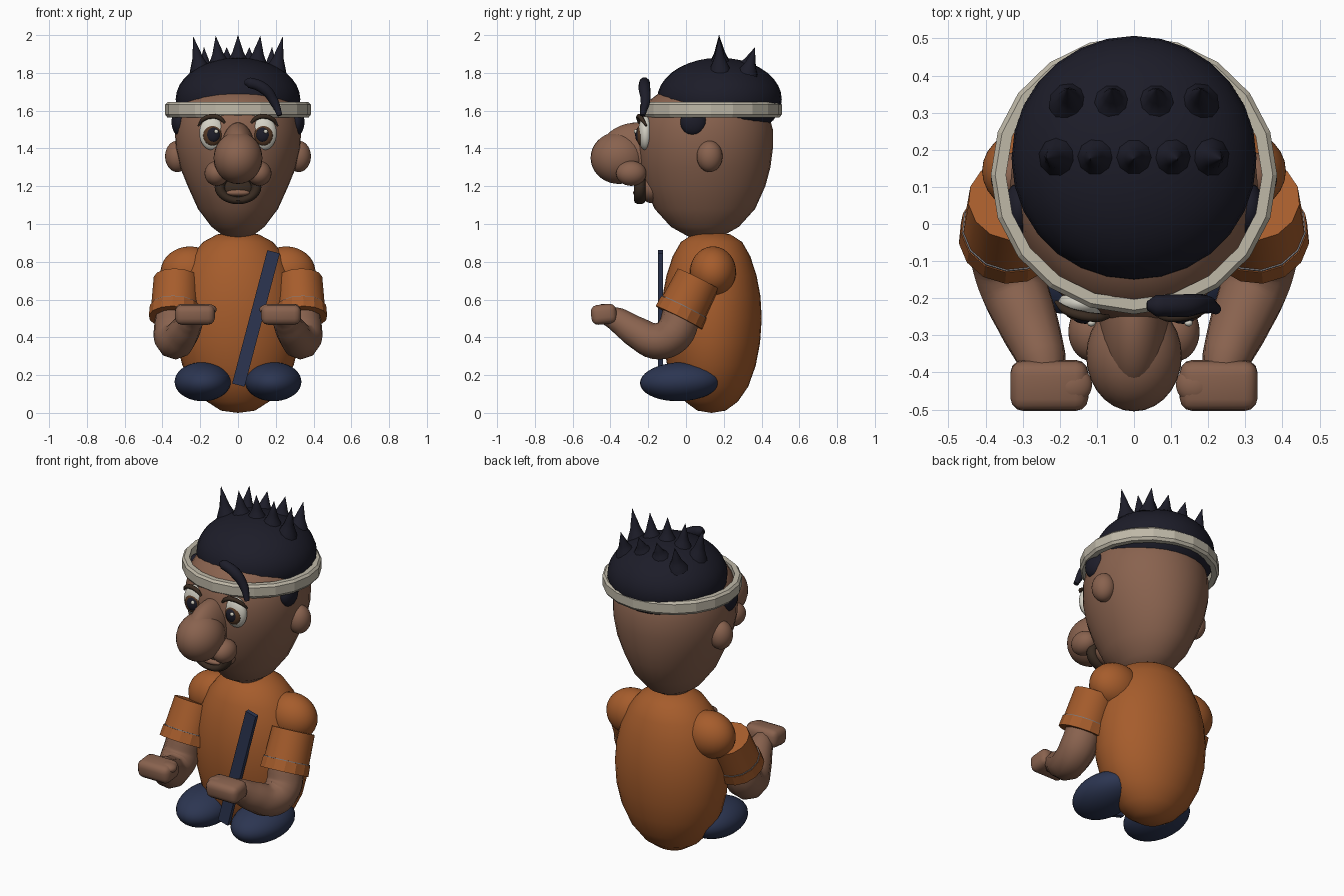
import bpy, bmesh, math
from mathutils import Vector, Matrix, Euler

if "Cube" in bpy.data.objects:
    bpy.data.objects.remove(bpy.data.objects["Cube"])


def material(name, r, g, b):
    m = bpy.data.materials.new(name)
    m.use_nodes = True
    m.diffuse_color = (r, g, b, 1)
    m.node_tree.nodes["Principled BSDF"].inputs["Base Color"].default_value = (r, g, b, 1)
    return m


SKIN = material("brown_skin", .25, .123, .077)
ORANGE = material("orange_shirt", .38, .108, .025)
HAIR = material("black_blue_hair", .012, .012, .022)
CREAM = material("cream_band", .52, .48, .39)
NAVY = material("navy_blue", .025, .036, .083)
BEARD = material("dark_brown_beard", .04, .024, .015)
IRIS = material("brown_iris", .09, .04, .018)
WHITE = material("eye_white", .66, .64, .56)
GREY = material("grey_trim", .2, .19, .2)


def add(name, mat, bm, smooth=True):
    bmesh.ops.remove_doubles(bm, verts=bm.verts, dist=1e-5)
    bmesh.ops.recalc_face_normals(bm, faces=bm.faces)
    for f in bm.faces:
        f.smooth = smooth
    for e in bm.edges:
        e.smooth = e.calc_face_angle(0) < .9
    me = bpy.data.meshes.new(name)
    bm.to_mesh(me)
    bm.free()
    me.materials.append(mat)
    ob = bpy.data.objects.new(name, me)
    bpy.context.collection.objects.link(ob)
    return ob


def ball(name, mat, c, r, tilt=(0, 0, 0)):
    bm = bmesh.new()
    mtx = Matrix.LocRotScale(Vector(c), Euler(tilt), Vector(r))
    bmesh.ops.create_uvsphere(bm, u_segments=28, v_segments=18, radius=1, matrix=mtx)
    return add(name, mat, bm)


def revolve(name, mat, profile, cy, n=32, smooth=True):
    """Stack oval rings given as (half width, half depth, z) around y = cy."""
    bm = bmesh.new()
    rings = []
    for i in range(n):
        a = math.tau * i / n
        rings.append([bm.verts.new((rx * math.sin(a), cy - ry * math.cos(a), z))
                      for rx, ry, z in profile])
    for i in range(n):
        p, q = rings[i], rings[(i + 1) % n]
        for j in range(len(profile) - 1):
            corners = [p[j], q[j], q[j + 1], p[j + 1]]
            if profile[j][0] == 0:
                corners = [p[j], q[j + 1], p[j + 1]]
            elif profile[j + 1][0] == 0:
                corners = [p[j], q[j], p[j + 1]]
            bm.faces.new(corners)
    return add(name, mat, bm, smooth)


def drum(name, mat, a, b, r1, r2, smooth, n=14):
    a, b = Vector(a), Vector(b)
    turn = (b - a).to_track_quat('Z', 'Y').to_matrix().to_4x4()
    bm = bmesh.new()
    bmesh.ops.create_cone(bm, cap_ends=True, segments=n, radius1=r1, radius2=r2,
                          depth=(b - a).length, matrix=Matrix.Translation((a + b) / 2) @ turn)
    return add(name, mat, bm, smooth)


def tube(name, mat, points, radii):
    cu = bpy.data.curves.new(name + "_path", 'CURVE')
    cu.dimensions = '3D'
    cu.bevel_depth = 1
    cu.bevel_resolution = 3
    cu.resolution_u = 6
    cu.use_fill_caps = True
    sp = cu.splines.new('BEZIER')
    sp.bezier_points.add(len(points) - 1)
    for bp, p, r in zip(sp.bezier_points, points, radii):
        bp.co, bp.radius = p, r
        bp.handle_left_type = bp.handle_right_type = 'AUTO'
    tmp = bpy.data.objects.new(name + "_path", cu)
    bpy.context.collection.objects.link(tmp)
    dg = bpy.context.evaluated_depsgraph_get()
    me = bpy.data.meshes.new_from_object(tmp.evaluated_get(dg))
    bm = bmesh.new()
    bm.from_mesh(me)
    bpy.data.objects.remove(tmp)
    bpy.data.meshes.remove(me)
    return add(name, mat, bm)


# Body and head
revolve("torso", ORANGE, [(0, 0, 0), (.09, .075, .012), (.165, .14, .06), (.238, .195, .14),
        (.294, .234, .25), (.324, .257, .37), (.332, .266, .5), (.322, .259, .62),
        (.295, .238, .73), (.248, .205, .83), (.185, .162, .905), (.11, .1, .945), (0, 0, .96)], .135)
revolve("head", SKIN, [(0, 0, .922), (.07, .085, .932), (.14, .18, .985), (.212, .266, 1.08),
        (.266, .32, 1.2), (.307, .347, 1.3), (.33, .36, 1.4), (.334, .36, 1.5), (.315, .332, 1.6),
        (.285, .298, 1.65), (.23, .235, 1.7), (0, 0, 1.76)], .1)

# Hair, spikes, headband and loose lock
ball("hair_cap", HAIR, (0, .177, 1.66), (.33, .33, .22))


def spike(name, x, y, tip):
    z = 1.66 + .22 * math.sqrt(1 - (x * x + (y - .177) ** 2) / .109) - .025
    base, tip = Vector((x, y, z)), Vector(tip)
    tube(name, HAIR, [base, base.lerp(tip, .4), tip], [.058, .028, .001])


for i in range(-2, 3):
    spike("front_spike", .1 * i, .18, (.118 * i, .175, 2 - .005 * abs(i)))
for i in (-1.5, -.5, .5, 1.5):
    spike("back_spike", .115 * i, .325, (.12 * i, .365, 1.935))
revolve("headband", CREAM, [(.345, .335, 1.565), (.375, .364, 1.565), (.386, .375, 1.58),
        (.386, .375, 1.632), (.374, .364, 1.645), (.345, .335, 1.645), (.345, .335, 1.565)],
        .132, 20, False)
tube("hair_lock", HAIR, [(.035, -.22, 1.75), (.06, -.22, 1.748), (.14, -.22, 1.715),
     (.19, -.215, 1.65), (.222, -.23, 1.575)], [.012, .029, .031, .025, .014])

# Nose and mouth
ball("nose_bulb", SKIN, (0, -.355, 1.35), (.129, .15, .138))
ball("nose_bridge", SKIN, (0, -.265, 1.375), (.093, .2, .162), (.1, 0, 0))
ball("muzzle", SKIN, (0, -.18, 1.19), (.11, .07, .08))
bm = bmesh.new()
bmesh.ops.create_circle(bm, segments=10, radius=.028, matrix=Matrix.Translation((.097, 0, 0))
                        @ Matrix.Rotation(math.pi / 2, 4, 'X'))
bmesh.ops.spin(bm, geom=bm.verts[:] + bm.edges[:], axis=(0, 0, 1), cent=(0, 0, 0),
               angle=math.tau, steps=28)
bm.transform(Matrix.Translation((0, -.245, 1.195)) @ Matrix.Diagonal((1, 1.1, .73, 1))
             @ Matrix.Rotation(math.pi / 2, 4, 'X'))
add("goatee", BEARD, bm)
ball("mouth", BEARD, (0, -.23, 1.185), (.085, .035, .06))
ball("lower_lip", SKIN, (0, -.255, 1.165), (.062, .025, .018))

for side, s in (("left", 1), ("right", -1)):
    # Face
    ball(side + "_ear", SKIN, (s * .321, .125, 1.358), (.065, .068, .083))
    ball(side + "_sideburn", HAIR, (s * .31, .04, 1.54), (.042, .07, .072))
    ball(side + "_nostril", SKIN, (s * .113, -.29, 1.268), (.064, .08, .066))
    ball(side + "_eye", WHITE, (s * .135, -.214, 1.48), (.07, .04, .09))
    ball(side + "_iris", IRIS, (s * .135, -.239, 1.47), (.05, .023, .055))
    ball(side + "_pupil", HAIR, (s * .131, -.249, 1.472), (.036, .02, .04))
    ball(side + "_eye_glint", WHITE, (s * .131 + .016, -.267, 1.49), (.011, .009, .011))
    tube(side + "_eyebrow", BEARD, [(s * .07, -.25, 1.535), (s * .095, -.252, 1.56),
         (s * .14, -.247, 1.57), (s * .185, -.232, 1.553), (s * .21, -.21, 1.52)],
         [.006, .012, .013, .011, .005])

    # Shoulder, sleeve and cuff
    ball(side + "_shoulder", ORANGE, (s * .258, .143, .748), (.152, .122, .133), (0, s * .08, 0))
    top, end = Vector((s * .325, .065, .71)), Vector((s * .335, -.035, .51))
    drum(side + "_sleeve", ORANGE, top, end, .122, .13, True)
    drum(side + "_sleeve_trim", GREY, top.lerp(end, .74), top.lerp(end, .76), .132, .132, True)
    drum(side + "_cuff", ORANGE, top.lerp(end, .76), top.lerp(end, 1.03), .135, .138, False)

    # Arm and fist
    tube(side + "_arm", SKIN, [(s * .335, -.02, .54), (s * .345, -.065, .42), (s * .33, -.15, .38),
         (s * .288, -.26, .425), (s * .25, -.36, .49), (s * .235, -.42, .515)],
         [.1, .104, .097, .085, .068, .05])
    bm = bmesh.new()
    bmesh.ops.create_cube(bm, size=1, matrix=Matrix.LocRotScale(
        Vector((s * .228, -.435, .522)), Euler((.1, 0, 0)), Vector((.21, .135, .105))))
    bmesh.ops.bevel(bm, geom=bm.edges[:], offset=.035, segments=3, profile=.5, affect='EDGES')
    add(side + "_fist", SKIN, bm)
    ball(side + "_thumb", SKIN, (s * .165, -.433, .547), (.052, .05, .03))

    # Foot
    ball(side + "_foot", NAVY, (s * .187, -.03, .165), (.149, .214, .103), (.04, 0, s * -.06))

# Diagonal strap on the chest
bm = bmesh.new()
bmesh.ops.create_cube(bm, size=1, matrix=Matrix.LocRotScale(
    Vector((.095, -.135, .5)), Euler((0, .258, 0)), Vector((.068, .026, .73))))
add("chest_strap", NAVY, bm, False)
